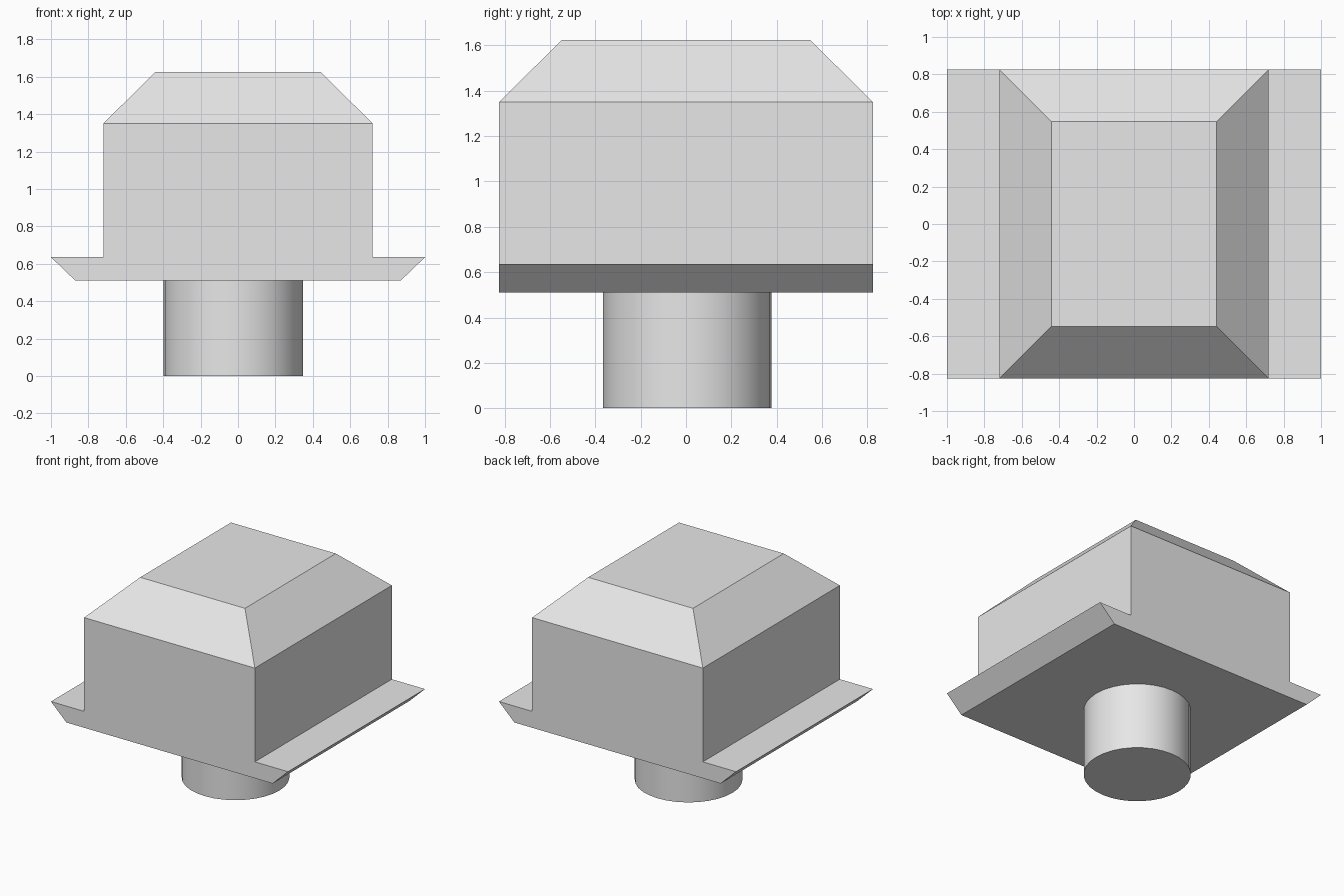
import bpy
import bmesh
import math

default = bpy.data.objects.get("Cube")
if default:
    bpy.data.objects.remove(default, do_unlink=True)

# Single plain grey
grey = bpy.data.materials.new("light grey")
grey.use_nodes = True
colour = (0.8, 0.8, 0.8, 1)
grey.diffuse_color = colour
grey.node_tree.nodes["Principled BSDF"].inputs["Base Color"].default_value = colour

DEPTH = 0.825       # half depth of housing and flanges
BASE_Z = 0.51       # underside of housing
FLANGE_Z = 0.635    # top of flanges
SHOULDER_Z = 1.35   # start of the sloped roof
TOP_Z = 1.625
SLOPE = 0.278       # horizontal inset of the roof


def finish(bm, name):
    bmesh.ops.recalc_face_normals(bm, faces=bm.faces)
    mesh = bpy.data.meshes.new(name)
    bm.to_mesh(mesh)
    bm.free()
    mesh.materials.append(grey)
    obj = bpy.data.objects.new(name, mesh)
    bpy.context.collection.objects.link(obj)
    return obj


# Housing with side flanges: mirrored front profile, extruded in depth
half = [(0.87, BASE_Z), (1.0, FLANGE_Z), (0.72, FLANGE_Z), (0.72, SHOULDER_Z)]
outline = half + [(-x, z) for x, z in reversed(half)]
bm = bmesh.new()
front = bm.faces.new([bm.verts.new((x, -DEPTH, z)) for x, z in outline])
back = bmesh.ops.extrude_face_region(bm, geom=[front], use_keep_orig=True)
moved = [v for v in back["geom"] if isinstance(v, bmesh.types.BMVert)]
bmesh.ops.translate(bm, verts=moved, vec=(0, 2 * DEPTH, 0))

# Sloped roof: extrude the top face, then draw it in on all sides
bmesh.ops.recalc_face_normals(bm, faces=bm.faces)
lid = max(bm.faces, key=lambda f: f.calc_center_median().z)
roof = bmesh.ops.extrude_face_region(bm, geom=[lid])
bmesh.ops.delete(bm, geom=[lid], context='FACES_ONLY')
for v in roof["geom"]:
    if isinstance(v, bmesh.types.BMVert):
        v.co.x -= math.copysign(SLOPE, v.co.x)
        v.co.y -= math.copysign(SLOPE, v.co.y)
        v.co.z = TOP_Z
finish(bm, "housing")

# Round stem under the housing
bm = bmesh.new()
bmesh.ops.create_cone(bm, cap_ends=True, segments=32, radius1=0.372,
                      radius2=0.372, depth=BASE_Z)
bmesh.ops.translate(bm, verts=bm.verts, vec=(-0.025, 0.005, BASE_Z / 2))
stem = finish(bm, "stem")
bpy.ops.object.select_all(action='DESELECT')
stem.select_set(True)
bpy.context.view_layer.objects.active = stem
bpy.ops.object.shade_smooth_by_angle(angle=math.radians(30))
